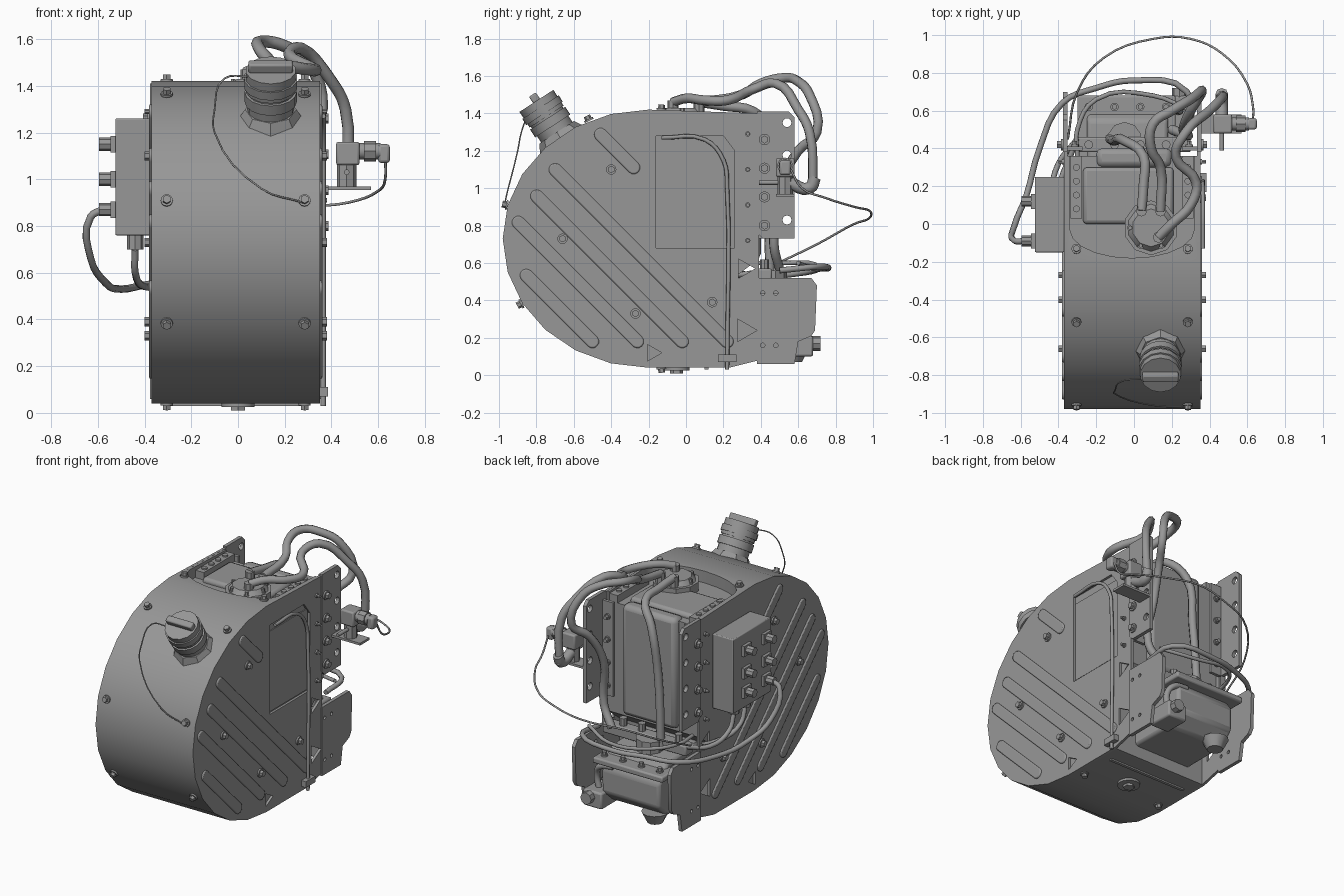
import bpy, bmesh, math
from mathutils import Vector, Matrix

if "Cube" in bpy.data.objects:
    bpy.data.objects.remove(bpy.data.objects["Cube"], do_unlink=True)

GREY = (.31, .31, .31, 1)
grey = bpy.data.materials.new("painted_grey")
grey.use_nodes = True
grey.diffuse_color = GREY
grey.node_tree.nodes["Principled BSDF"].inputs["Base Color"].default_value = GREY

MIDDLE = -.01             # middle of the drum in x
HALF = .345               # half width of the drum body
SKIN = .016               # thickness of the plates
TOP, BOTTOM = 1.42, .04   # height limits of the drum


def select(ob):
    bpy.ops.object.select_all(action='DESELECT')
    ob.select_set(True)
    bpy.context.view_layer.objects.active = ob


def smooth(ob, degrees=32):
    select(ob)
    bpy.ops.object.shade_smooth_by_angle(angle=math.radians(degrees))


def make(name, bm, bevel=0):
    bmesh.ops.recalc_face_normals(bm, faces=bm.faces)
    mesh = bpy.data.meshes.new(name)
    bm.to_mesh(mesh)
    bm.free()
    mesh.materials.append(grey)
    ob = bpy.data.objects.new(name, mesh)
    bpy.context.collection.objects.link(ob)
    if bevel:
        modifier = ob.modifiers.new("soft_edges", 'BEVEL')
        modifier.width, modifier.segments = bevel, 2
    smooth(ob)
    return ob


def prism(name, outline, axis, low, high, bevel=0):
    """Extrude a flat outline along one axis."""
    bm = bmesh.new()
    ends = []
    for height in sorted((low, high)):
        corners = []
        for point in outline:
            position = list(point)
            position.insert("xyz".index(axis), height)
            corners.append(bm.verts.new(position))
        bm.faces.new(corners)
        ends.append(corners)
    near, far = ends
    for i in range(len(outline)):
        bm.faces.new((near[i - 1], near[i], far[i], far[i - 1]))
    return make(name, bm, bevel)


def rect(left, low, right, high):
    return [(left, low), (right, low), (right, high), (left, high)]


def arc(centre, width, height, start, end, steps):
    """Points along an ellipse, angles in degrees."""
    angles = [math.radians(start + (end - start) * i / steps) for i in range(steps + 1)]
    return [(centre[0] + width * math.cos(a), centre[1] + height * math.sin(a)) for a in angles]


def ring(centre, radius, sides=12):
    return arc(centre, radius, radius, 0, 360, sides)[:-1]


def spread(first, last, count):
    return [first + (last - first) * i / (count - 1) for i in range(count)]


def box(name, low, high, bevel=0):
    return prism(name, rect(low[0], low[1], high[0], high[1]), 'z', low[2], high[2], bevel)


def rod(name, start, direction, length, radius, end_radius=None, sides=12):
    direction = Vector(direction).normalized()
    turn = direction.to_track_quat('Z', 'Y').to_matrix().to_4x4()
    place = Matrix.Translation(Vector(start) + direction * length / 2)
    bm = bmesh.new()
    bmesh.ops.create_cone(bm, cap_ends=True, segments=sides, radius1=radius,
                          radius2=end_radius or radius, depth=length, matrix=place @ turn)
    return make(name, bm)


def bolt(name, position, direction, radius=.022):
    rod(name + "_washer", position, direction, .01, radius)
    rod(name + "_head", position, direction, .03, radius * .7, sides=6)


def tube(name, radius, *points):
    """Round hose running smoothly through the points."""
    curve = bpy.data.curves.new(name, 'CURVE')
    curve.dimensions, curve.use_fill_caps = '3D', True
    curve.bevel_depth, curve.bevel_resolution, curve.resolution_u = radius, 2, 4
    spline = curve.splines.new('BEZIER')
    spline.bezier_points.add(len(points) - 1)
    for knot, point in zip(spline.bezier_points, points):
        knot.co = point
        knot.handle_left_type = knot.handle_right_type = 'AUTO'
    curve.materials.append(grey)
    ob = bpy.data.objects.new(name, curve)
    bpy.context.collection.objects.link(ob)
    select(ob)
    bpy.ops.object.convert(target='MESH')
    smooth(bpy.context.object, 50)


def cut(ob, outline, axis='x', low=-1, high=1):
    """Cut a prism-shaped hole and discard the cutter."""
    cutter = prism("hole_cutter", outline, axis, low, high)
    modifier = ob.modifiers.new("hole", 'BOOLEAN')
    modifier.operation, modifier.object, modifier.solver = 'DIFFERENCE', cutter, 'EXACT'
    select(ob)
    bpy.ops.object.modifier_apply(modifier=modifier.name)
    bpy.data.objects.remove(cutter, do_unlink=True)
    smooth(ob)


# Drum body with a round-fronted recess in its top
AXLE = (-.2, (TOP + BOTTOM) / 2)
RISE = (TOP - BOTTOM) / 2
drum = arc(AXLE, .78, RISE, 90, 270, 12)
body = prism("tank_body", drum + [(.23, BOTTOM), (.23, .5), (.36, .6), (.36, 1.4)],
             'x', MIDDLE - HALF, MIDDLE + HALF)
recess = arc((MIDDLE, -.03), HALF - SKIN, .15, 180, 360, 10)
cut(body, recess + [(recess[-1][0], .6), (recess[0][0], .6)], 'z', 1.34, 2)
box("inner_tank_top", (-.27, 0, 1.3), (.21, .3, 1.37), bevel=.02)
box("inner_tank_back", (-.2, .3, .62), (.2, .4, 1.36), bevel=.03)

# Plates, ribs, flanges and bolts, mirrored on both sides
for sign, side in ((1, "left"), (-1, "right")):
    inner = MIDDLE + sign * (HALF - .002)
    outer = MIDDLE + sign * (HALF + SKIN)
    outward = (sign, 0, 0)
    plate = prism(side + "_side_plate", drum + [(.23, BOTTOM), (.39, .08), (.39, 1.4)], 'x', inner, outer)
    for triangle in (ring((.31, .57), .06, 3), ring((.31, .24), .07, 3), ring((-.18, .12), .05, 3)):
        cut(plate, triangle)
    if side == "left":
        cut(plate, [(-.16, .68), (.26, .68), (.26, 1.2), (.2, 1.28), (-.16, 1.28)])
        prism("left_recessed_panel", rect(-.15, .69, .25, 1.23), 'x', inner, inner + SKIN / 2)

    # Slanted pressed ribs, one row from the floor and a short one on top
    feet = [(y, .18) for y in spread(-.5, .22, 4)] + [(-.28, 1.11)]
    for (y, z), length in zip(feet, (.5, .9, 1.1, 1.3, .25)):
        reach = length * math.sqrt(.5)
        capsule = (arc((y - reach, z + reach), .035, .035, 45, 225, 6)
                   + arc((y, z), .035, .035, 225, 405, 6))
        prism(side + "_rib", capsule, 'x', inner, outer + sign * .01, bevel=.007)
    for y, z in ((-.4, 1.1), (-.66, .73), (-.27, .33), (.14, .39)):
        bolt(side + "_plate_bolt", (outer, y, z), outward, .028)
    for z in spread(.72, 1.29, 4):
        bolt(side + "_edge_bolt", (outer, .33, z), outward, .014)

    # Upper rear flange with an inward lip
    face = outer + sign * .006
    flange = prism(side + "_rear_flange", [(.38, .76), (.41, .73), (.58, .73), (.58, 1.38), (.55, 1.41), (.38, 1.41)],
                   'x', inner, face)
    for z in spread(.83, 1.35, 4):
        cut(flange, ring((.54, z), .024))
    for z in spread(.8, 1.26, 4):
        bolt(side + "_flange_bolt", (face, .42, z), outward, .03)
        bolt(side + "_lip_bolt", (inner - sign * .04, .41, z), (0, 1, 0), .02)
    box(side + "_flange_lip", (min(inner, inner - sign * .08), .39, .73), (max(inner, inner - sign * .08), .41, 1.36))

    # Lower foot plate
    foot = prism(side + "_foot_plate", [(.38, .06), (.58, .06), (.6, .18), (.67, .21), (.69, .24), (.7, .48),
                                        (.67, .52), (.38, .52)], 'x', inner, face)
    for y in (.41, .48):
        for z in (.16, .44):
            cut(foot, ring((y, z), .012))

    # Bolts around the drum and the perforated rail on top
    edge = MIDDLE + sign * .295
    for angle in (85, 114, 165, 210, 275):
        y, z = arc(AXLE, .78, RISE, angle, angle, 1)[0]
        bolt("drum_bolt", (edge, y, z), (0, y - AXLE[0], z - AXLE[1]), .026)
    box(side + "_top_rail", (edge - .03, .03, 1.3), (edge + .03, .36, 1.39))
    for y in spread(.08, .3, 4):
        rod("rail_bolt", (edge, y, 1.39), (0, 0, 1), .01, .018)

# Filler neck and cap along a tilted axis
tilt = math.radians(33)
lean = Vector((0, -math.sin(tilt), math.cos(tilt)))
root = Vector((.14, -.62, 1.19))
rod("filler_flange", root + lean * .03, lean, .1, .17, .11, sides=8)
rod("filler_neck", root, lean, .23, .1, sides=16)
rod("filler_collar", root + lean * .17, lean, .05, .112, sides=16)
rod("filler_cap", root + lean * .23, lean, .1, .108, sides=14)
rod("cap_rim", root + lean * .25, lean, .04, .116, sides=14)
grip = box("cap_grip", (-.095, -.022, 0), (.095, .022, .045), bevel=.008)
grip.matrix_world = Matrix.Translation(root + lean * .325) @ Matrix.Rotation(tilt, 4, 'X')
tube("cap_tether", .004, (.05, -.82, 1.44), (-.06, -.83, 1.43), (-.1, -.88, 1.3), (-.1, -.9, 1.2),
     (.1, -.96, .96), (.28, -.97, .9))

# Level sender and its hose ports
sender = Vector((.09, -.02, 1.4))
up = Vector((0, 0, 1))
rod("sender_base", sender - up * .07, up, .07, .145, sides=10)
rod("sender_cover", sender, up, .03, .125, .1, sides=10)
for x, y in ring(sender, .11, 6):
    bolt("sender_bolt", (x, y, sender.z), up, .016)
ports = [sender + Vector(offset) for offset in ((-.05, .09, 0), (.05, .09, 0), (.04, -.05, 0))]
for port in ports:
    rod("sender_port", port, up, .07, .03, sides=8)
suction_end, loop_end, supply_end = [port + up * .06 for port in ports]

# Control box with its connectors and cables
box("control_box", (-.525, -.15, .76), (-.37, .25, 1.26), bevel=.006)
for y in (-.09, .12):
    for z in (.87, 1, 1.15):
        box("connector_foot", (-.545, y - .04, z - .035), (-.52, y + .04, z + .035))
        rod("connector", (-.53, y, z), (-1, 0, 0), .065, .028, sides=8)
for y in (0, .12):
    plug = Vector((-.44, y, .7))
    rod("lower_connector", plug, up, .07, .035, sides=8)
    tube("lower_cable", .015, plug, plug + Vector((0, .05, -.1)), (-.4, y + .2, .54), (-.3, .45, .56))
tube("side_cable", .016, (-.58, -.09, .87), (-.63, -.09, .84), (-.63, 0, .66), (-.57, .15, .56), (-.5, .4, .53),
     (-.38, .64, .55), (-.2, .72, .57), (0, .76, .57), (.28, .7, .58), (.3, .5, .56))

# Hoses over the top and down the back
HOSE = .026
tube("suction_hose", HOSE, suction_end, (.05, .2, 1.44), (.05, .36, 1.41), (-.05, .44, 1.3),
     (-.1, .44, 1), (-.13, .45, .5))
tube("loop_hose", HOSE, loop_end, (.14, .3, 1.5), (.09, .4, 1.56), (.1, .53, 1.59), (.2, .6, 1.57), (.3, .66, 1.5),
     (.36, .7, 1.3), (.3, .6, 1.2), (.26, .5, 1), (.28, .47, .7), (.2, .5, .57))
tube("supply_hose", HOSE, supply_end, (.2, 0, 1.48), (.3, .1, 1.47), (.33, .22, 1.47), (.22, .36, 1.53),
     (.27, .48, 1.56), (.4, .6, 1.42), (.46, .66, 1.3), (.465, .68, 1))
tube("vent_hose", .012, (-.3, .36, .6), (-.3, .5, .6), (-.2, .66, .6), (.1, .68, .57), (.3, .6, .6))
PIPE = .365
tube("overflow_pipe", .011, (PIPE, -.13, 1.27), (PIPE, .1, 1.26), (PIPE, .2, 1.15), (PIPE, .22, 1), (PIPE, .22, .03))
box("pipe_clip", (.34, .17, .07), (.385, .27, .11))

# Valve on its bracket
box("valve_bracket", (.34, .48, .955), (.57, .58, .97))
rod("valve_base", (.465, .53, .97), up, .1, .042, sides=8)
box("valve_block", (.42, .48, 1.06), (.52, .58, 1.16), bevel=.01)
rod("valve_barrel", (.5, .53, 1.12), (1, 0, 0), .11, .035)
rod("valve_nut", (.54, .53, 1.12), (1, 0, 0), .05, .044, sides=8)
box("valve_elbow", (.6, .5, 1.07), (.65, .56, 1.15), bevel=.012)
rod("valve_stem", (.465, .39, 1.03), (0, 1, 0), .12, .012)
tube("valve_outlet", .033, (.465, .55, 1.03), (.465, .66, 1), (.465, .69, 1.06))
tube("sensor_wire", .006, (.63, .56, 1.1), (.63, .62, 1), (.6, .74, .95), (.47, .9, .9), (.3, .98, .88),
     (.1, .98, .84), (-.16, .88, .8), (-.3, .7, .7), (-.35, .45, .58))

# Pump unit between the foot plates
prism("pump_body", [(.2, .12), (.55, .12), (.64, .2), (.64, .36), (.55, .48), (.2, .5)], 'x', -.25, .18, bevel=.02)
box("pump_cover", (-.3, .24, .4), (.22, .68, .44), bevel=.01)
box("pump_manifold", (-.32, .38, .5), (.3, .46, .57), bevel=.01)
rod("pump_motor", (-.05, .45, .45), up, .11, .09, sides=10)
rod("pump_filter", (-.17, .57, .07), up, .07, .05, .085)
rod("pump_plug", (.24, .66, .17), (0, 1, 0), .06, .04, sides=8)
box("pump_outlet", (.15, .5, .1), (.29, .68, .21), bevel=.012)
tube("pump_bypass", .02, (.22, .6, .18), (.24, .6, .3), (.2, .62, .36), (.1, .62, .38))
for x in spread(-.24, .17, 4):
    bolt("cover_bolt", (x, .62, .44), up)
    rod("manifold_port", (x, .42, .56), up, .06, .024, sides=8)

# Drain and strap underneath
rod("drain_ring", (0, -.05, .025), up, .02, .07, sides=16)
rod("drain_plug", (0, -.05, .01), up, .03, .035, sides=6)
box("bottom_strap", (-.3, .1, .03), (.28, .12, .045))
